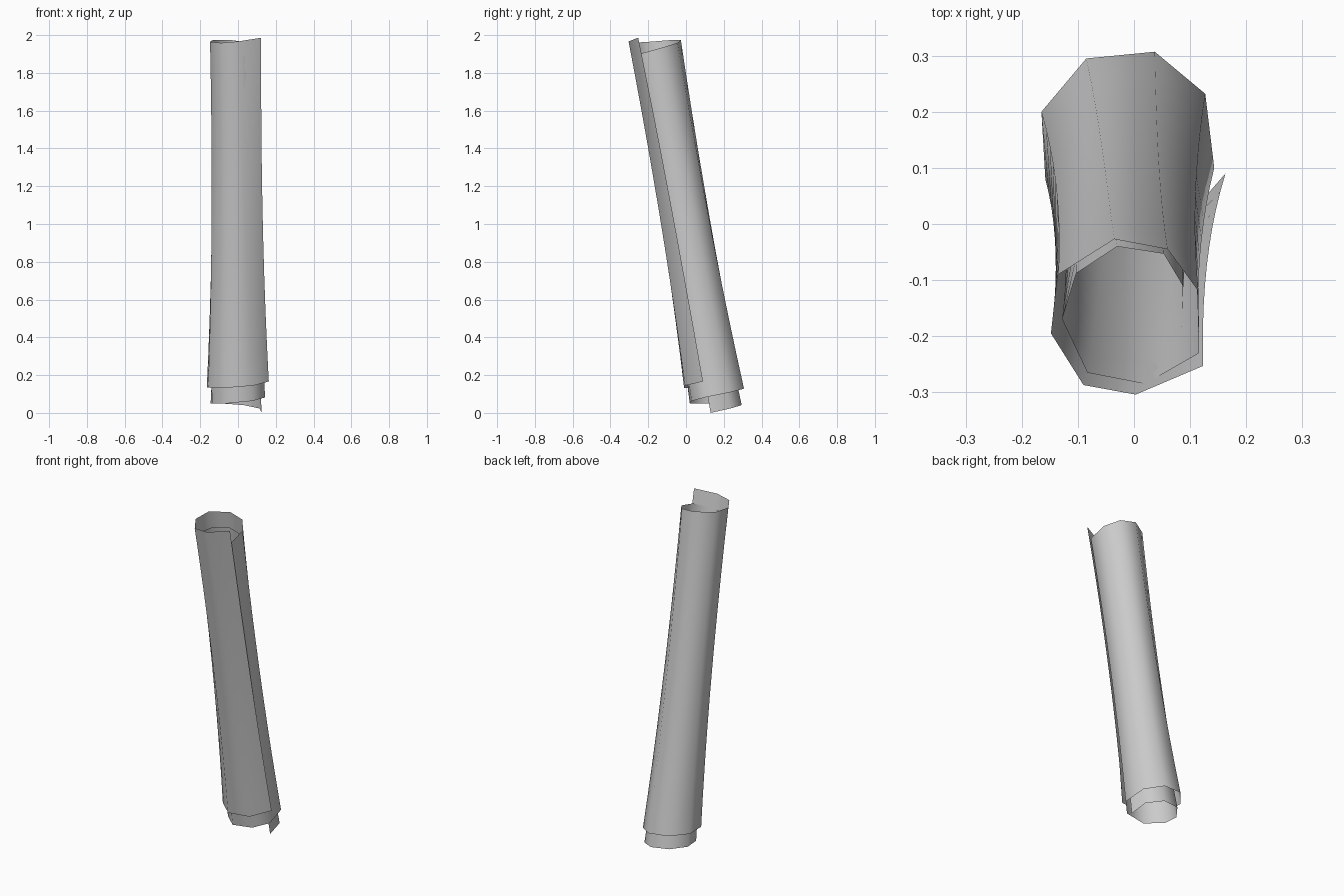
import bpy, bmesh
from mathutils import Vector

if "Cube" in bpy.data.objects:
    bpy.data.objects.remove(bpy.data.objects["Cube"])

# Spiral cross-sections (x, y), outer free edge first, two turns inward
BOTTOM = [(0.163, 0.09), (0.08, -0.005), (-0.06, -0.01), (-0.158, 0.08),
          (-0.165, 0.20), (-0.085, 0.295), (0.037, 0.307), (0.127, 0.232),
          (0.143, 0.10), (0.075, 0.03), (-0.05, 0.02), (-0.138, 0.10),
          (-0.145, 0.19), (-0.08, 0.275), (0.03, 0.295), (0.115, 0.235),
          (0.125, 0.13)]
TOP = [(0.123, -0.253), (0.003, -0.304), (-0.09, -0.287), (-0.148, -0.195),
       (-0.135, -0.09), (-0.035, -0.027), (0.06, -0.045), (0.115, -0.12),
       (0.116, -0.23), (0.02, -0.285), (-0.083, -0.265), (-0.128, -0.17),
       (-0.103, -0.088), (-0.03, -0.04), (0.053, -0.053), (0.087, -0.11),
       (0.085, -0.187)]
ROWS = 10
PITCH = 0.0107


def rim(points, z0, slope):
    """Lift a spiral into 3D: tilted rim that slides down toward the core."""
    y0 = points[0][1]
    return [Vector((x, y, z0 + slope * (y - y0) - PITCH * i))
            for i, (x, y) in enumerate(points)]


low, high = rim(BOTTOM, 0.18, 0.12), rim(TOP, 2.0, 0.18)
axis_low, axis_high = Vector((0, 0.15, 0)), Vector((-0.01, -0.165, 0))

# Rolled sheet: ruled between the rims, drawn in at the waist
bm = bmesh.new()
grid = []
for r in range(ROWS + 1):
    t = r / ROWS
    waist = 1 - 0.09 * 4 * t * (1 - t)
    c = axis_low.lerp(axis_high, t)
    row = []
    for a, b in zip(low, high):
        p = a.lerp(b, t)
        p.x = c.x + (p.x - c.x) * waist
        p.y = c.y + (p.y - c.y) * waist
        row.append(bm.verts.new(p))
    grid.append(row)
for r in range(ROWS):
    for i in range(len(low) - 1):
        f = bm.faces.new((grid[r][i + 1], grid[r][i],
                          grid[r + 1][i], grid[r + 1][i + 1]))
        f.smooth = True

# Settle on the ground plane
base = min(v.co.z for v in bm.verts)
for v in bm.verts:
    v.co.z -= base
# Face the outside of the roll outward
f = next(iter(bm.faces))
f.normal_update()
if f.normal.dot(f.calc_center_median() - axis_low) < 0:
    bmesh.ops.reverse_faces(bm, faces=bm.faces[:])

mesh = bpy.data.meshes.new("rolled_sheet")
bm.to_mesh(mesh)
bm.free()
bpy.context.collection.objects.link(bpy.data.objects.new("rolled_sheet", mesh))
